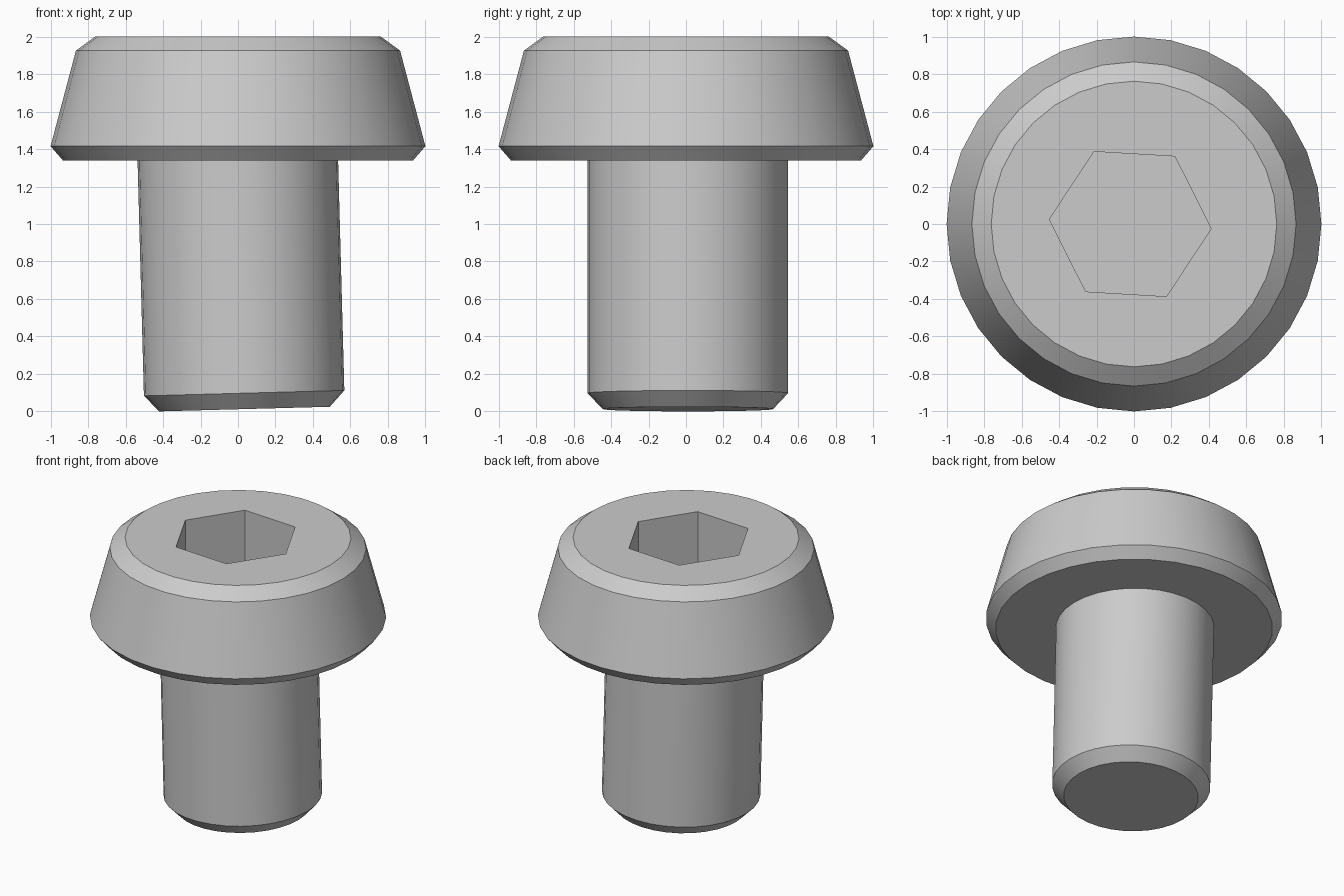
import bpy
import bmesh
from math import radians, sin, cos, tau

cube = bpy.data.objects.get("Cube")
if cube:
    bpy.data.objects.remove(cube, do_unlink=True)

steel = bpy.data.materials.new("grey steel")
steel.use_nodes = True
GREY = (0.6, 0.6, 0.6, 1)
steel.diffuse_color = GREY
steel.node_tree.nodes["Principled BSDF"].inputs["Base Color"].default_value = GREY


def lathe(name, profile, sides):
    """Closed solid of revolution from (radius, height) pairs, bottom to top."""
    bm = bmesh.new()
    rings = [[bm.verts.new((r * cos(tau * i / sides), r * sin(tau * i / sides), z))
              for i in range(sides)] for r, z in profile]
    for low, high in zip(rings, rings[1:]):
        for i in range(sides):
            j = (i + 1) % sides
            bm.faces.new((low[i], low[j], high[j], high[i]))
    bm.faces.new(rings[0][::-1])
    bm.faces.new(rings[-1])
    mesh = bpy.data.meshes.new(name)
    bm.to_mesh(mesh)
    bm.free()
    mesh.materials.append(steel)
    obj = bpy.data.objects.new(name, mesh)
    bpy.context.collection.objects.link(obj)
    return obj


def activate(obj):
    bpy.ops.object.select_all(action="DESELECT")
    obj.select_set(True)
    bpy.context.view_layer.objects.active = obj


# Tapered head with chamfered rims
head = lathe("head", [(0.935, 1.34), (1.0, 1.415), (0.865, 1.925), (0.762, 2.0)], 32)

# Hexagonal socket cut into the head
cutter = lathe("socket_cutter", [(0.432, 1.5), (0.432, 2.2)], 6)
cutter.location = (-0.02, 0, 0)
cutter.rotation_euler.z = radians(-3.4)
cutter.hide_render = True
cut = head.modifiers.new("socket", "BOOLEAN")
cut.operation = "DIFFERENCE"
cut.solver = "EXACT"
cut.object = cutter
activate(head)
bpy.ops.object.modifier_apply(modifier=cut.name)
bpy.data.objects.remove(cutter, do_unlink=True)

# Slightly tilted shank with a chamfered tip
shank = lathe("shank", [(0.455, 0), (0.535, 0.085), (0.535, 1.37)], 32)
shank.location = (0.035, 0.01, 0.0125)
shank.rotation_euler.y = radians(-1.55)

for part in (head, shank):
    activate(part)
    bpy.ops.object.shade_smooth_by_angle(angle=radians(25))
